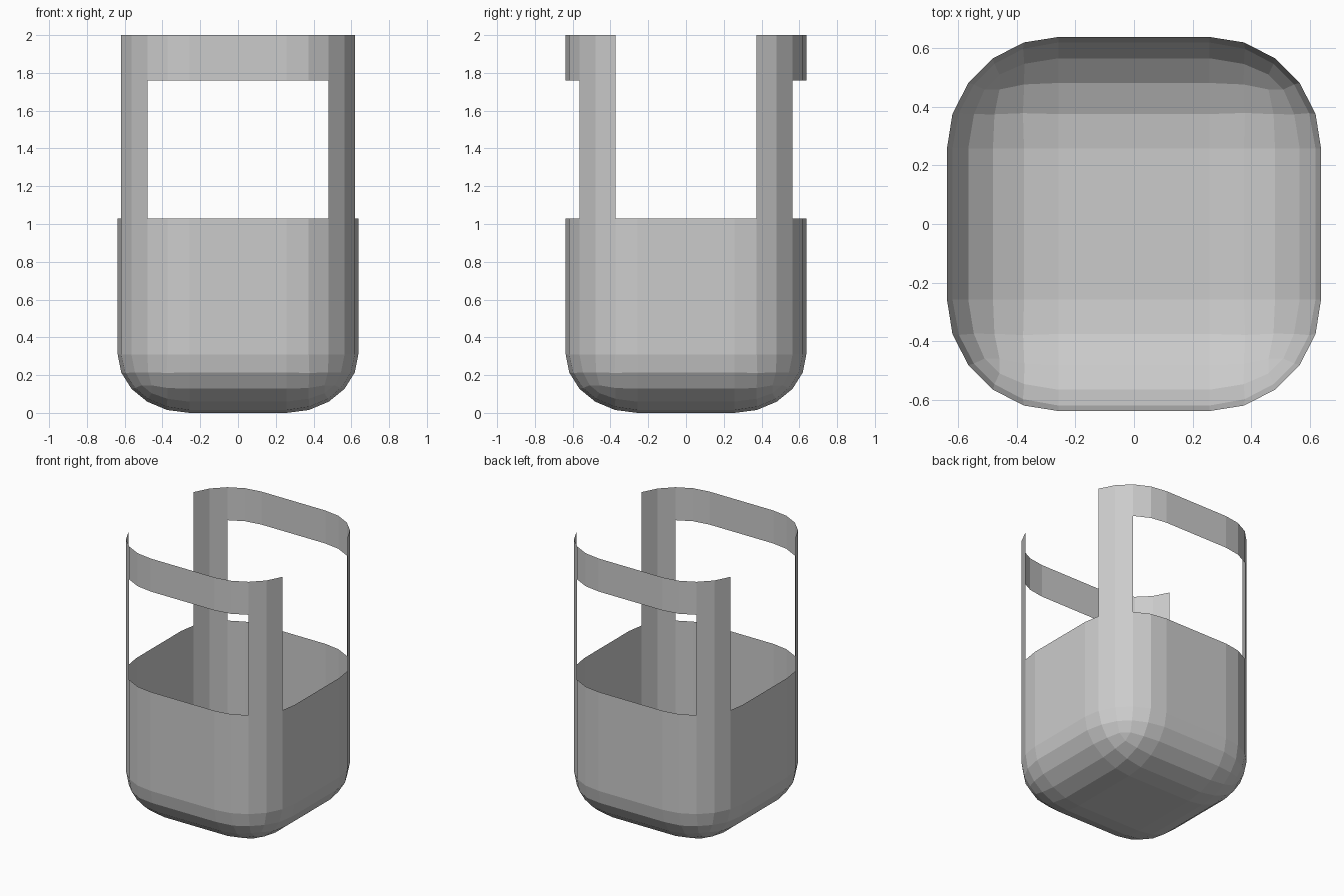
import bpy, bmesh
from mathutils import Vector, Matrix

if "Cube" in bpy.data.objects:
    bpy.data.objects.remove(bpy.data.objects["Cube"], do_unlink=True)

WIDTH = 1.274        # full width and depth
RADIUS = 0.38        # rounding of the upright corners
BASE_RADIUS = 0.31   # height of the rounding under the base
RIM, BAND, TOP = 1.03, 1.76, 2.0

grey = bpy.data.materials.new("plain_grey")
grey.use_nodes = True
colour = (0.6, 0.6, 0.6, 1)
grey.diffuse_color = colour
grey.node_tree.nodes["Principled BSDF"].inputs["Base Color"].default_value = colour


def rounded_box():
    """Tall box with rounded edges, squashed so the base rounding is shallower."""
    bm = bmesh.new()
    bmesh.ops.create_cube(bm, size=1)
    bmesh.ops.scale(bm, verts=bm.verts, vec=(WIDTH, WIDTH, 4))
    bmesh.ops.translate(bm, verts=bm.verts, vec=(0, 0, 2))
    bmesh.ops.bevel(bm, geom=bm.edges[:], offset=RADIUS, segments=5,
                    profile=0.5, affect='EDGES')
    bmesh.ops.scale(bm, verts=bm.verts, vec=(1, 1, BASE_RADIUS / RADIUS))
    return bm


def shell_part(name, low, high, keep):
    """Thin slice of the rounded box between two heights, keeping chosen faces."""
    bm = rounded_box()
    for height, side in ((low, -1), (high, 1)):
        if height is not None:
            bmesh.ops.bisect_plane(bm, geom=bm.verts[:] + bm.edges[:] + bm.faces[:],
                                   plane_co=(0, 0, height), plane_no=(0, 0, side),
                                   clear_outer=True)
    drop = [f for f in bm.faces if not keep(f.calc_center_median())]
    bmesh.ops.delete(bm, geom=drop, context='FACES')
    mesh = bpy.data.meshes.new(name)
    bm.to_mesh(mesh)
    bm.free()
    mesh.materials.append(grey)
    bpy.context.collection.objects.link(bpy.data.objects.new(name, mesh))


# Open tub with a rounded base
shell_part("tub", None, RIM, lambda c: True)

# Corner posts and the upper bands at front and back
for end, sy in (("front", -1), ("back", 1)):
    shell_part(end + "_band", BAND, TOP, lambda c: c.y * sy > 0.38)
    for side, sx in (("left", 1), ("right", -1)):
        shell_part(f"{end}_{side}_post", RIM, BAND,
                   lambda c: c.y * sy > 0.38 and c.x * sx > 0.49)
